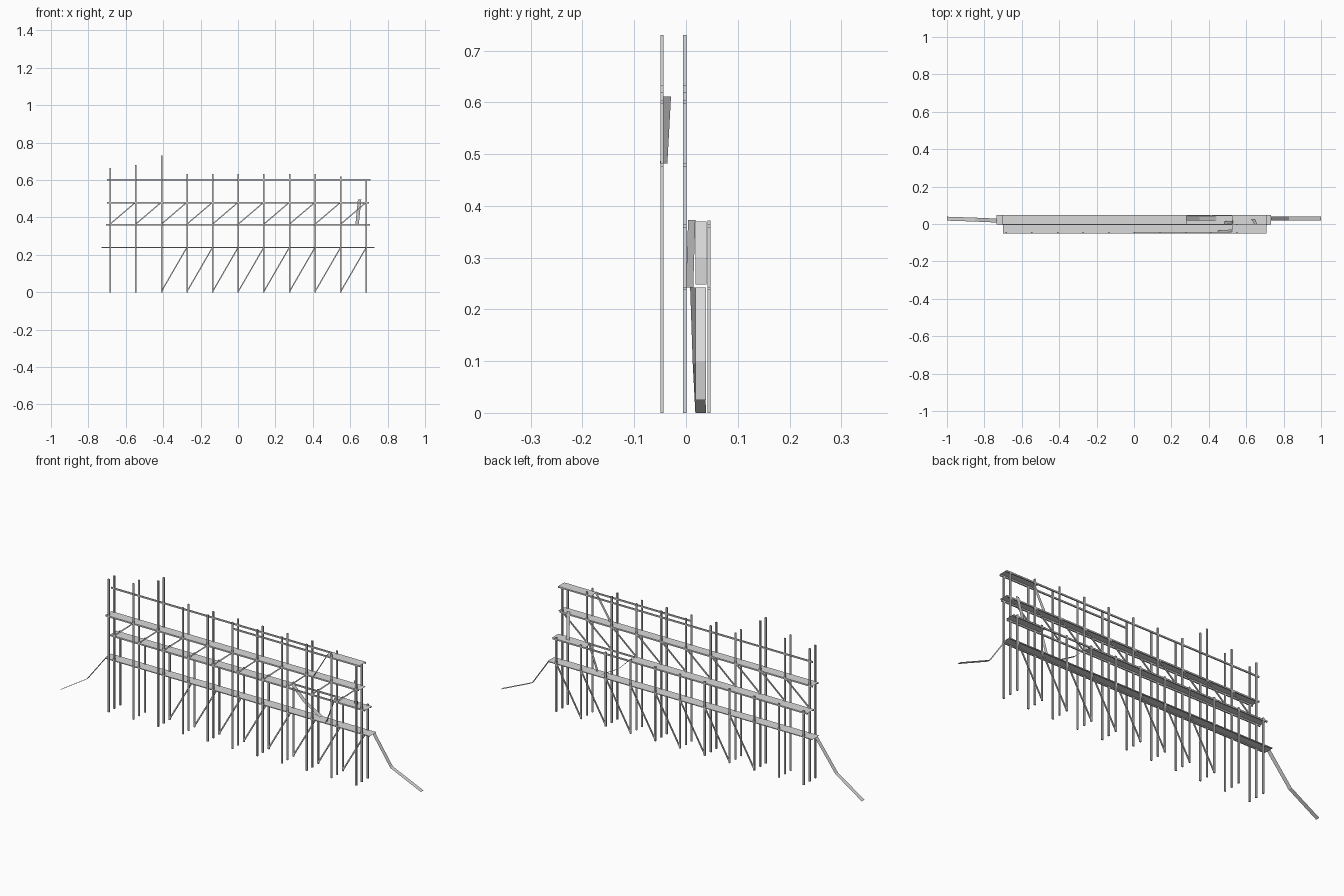
import bpy
import bmesh
from mathutils import Vector

if "Cube" in bpy.data.objects:
    bpy.data.objects.remove(bpy.data.objects["Cube"], do_unlink=True)

gray = bpy.data.materials.new("weathered_gray")
gray.use_nodes = True
color = (0.7, 0.7, 0.7, 1)
gray.diffuse_color = color
gray.node_tree.nodes["Principled BSDF"].inputs["Base Color"].default_value = color

FRONT, MIDDLE, BACK = -0.0465, -0.0025, 0.0445   # post rows
LEVELS = (0.242, 0.365, 0.482, 0.605)            # floor heights
BAY = 0.137
COLUMNS = [BAY * i + 0.002 for i in range(-5, 6)]


def finish(name, bm):
    mesh = bpy.data.meshes.new(name)
    bm.to_mesh(mesh)
    bm.free()
    mesh.materials.append(gray)
    obj = bpy.data.objects.new(name, mesh)
    bpy.context.collection.objects.link(obj)
    return obj


def beams(name, segments, width=0.008, depth=0.0065):
    """Square bars between pairs of points."""
    bm = bmesh.new()
    for a, b in segments:
        a, b = Vector(a), Vector(b)
        along = (b - a).normalized()
        side = along.cross(Vector((0, 1, 0))).normalized() * width / 2
        out = Vector((0, depth / 2, 0))
        rings = []
        for p in (a, b):
            rings.append([bm.verts.new(p + side * i + out * j)
                          for i, j in ((1, 1), (-1, 1), (-1, -1), (1, -1))])
        for i in range(4):
            k = (i + 1) % 4
            bm.faces.new((rings[0][i], rings[0][k], rings[1][k], rings[1][i]))
        bm.faces.new(rings[0])
        bm.faces.new(rings[1])
    bmesh.ops.recalc_face_normals(bm, faces=bm.faces)
    return finish(name, bm)


def ribbon(name, path, across):
    """Thin board following a path, widened by the across vector."""
    bm = bmesh.new()
    rows = []
    for p in path:
        p = Vector(p)
        rows.append((bm.verts.new(p), bm.verts.new(p + Vector(across))))
    for r, s in zip(rows, rows[1:]):
        face = bm.faces.new((r[0], s[0], s[1], r[1]))
        face.normal_update()
        if face.normal.z < 0:
            face.normal_flip()
    return finish(name, bm)


def deck(name, x0, x1, y0, y1, z):
    ribbon(name, [(x0, y0, z), (x1, y0, z)], (0, y1 - y0, 0))


# Posts: two tall rows and one short row behind
tops = [0.665, 0.68, 0.73] + [0.633] * 6 + [0.62, 0.605]
for name, y in (("front_posts", FRONT), ("middle_posts", MIDDLE)):
    beams(name, [((x, y, 0), (x, y, t)) for x, t in zip(COLUMNS, tops)])
beams("back_posts", [((x, BACK, 0), (x, BACK, 0.372)) for x in COLUMNS])

# Floors
z1, z2, z3, z4 = LEVELS
deck("lowest_floor", -0.735, 0.733, MIDDLE, 0.048, z1)
deck("second_floor_long", -0.705, 0.28, MIDDLE, 0.048, z2)
deck("second_floor_short", 0.525, 0.71, MIDDLE, 0.048, z2)
deck("third_floor", -0.70, 0.708, FRONT, 0, z3)
deck("top_floor", 0.525, 0.708, FRONT, 0, z4)

# Rails carrying the floors
for name, z, rows, reach, width in (
        ("lowest_rails", z1, (MIDDLE, BACK), 0.73, 0.004),
        ("second_rails", z2, (MIDDLE, BACK), 0.705, 0.007),
        ("third_rails", z3, (FRONT, MIDDLE), 0.70, 0.007)):
    drop = z - width / 2
    beams(name, [((-reach, y, drop), (reach, y, drop)) for y in rows], width, 0.006)
beams("top_rails", [((-0.70, MIDDLE, z4 - 0.004), (0.708, MIDDLE, z4 - 0.004)),
                    ((0, FRONT, z4 - 0.004), (0.708, FRONT, z4 - 0.004))], 0.007, 0.006)

# Diagonal braces
beams("lower_braces", [((x, BACK, 0.005), (x + BAY, BACK, z1))
                       for x in COLUMNS[2:-1]], 0.006, 0.005)
beams("upper_braces", [((x, MIDDLE, z2), (x + BAY, MIDDLE, z3))
                       for x in COLUMNS[:-1]], 0.006, 0.005)

# Bent ramps down to the ground at both ends
ribbon("left_ramp", [(0.733, 0.018, z1), (0.83, 0.018, 0.1), (1.0, 0.018, 0.025)],
       (0, 0.021, 0))
ribbon("right_ramp", [(-0.735, 0.008, z1), (-0.85, 0.013, 0.095), (-1.0, 0.018, 0)],
       (0, 0.021, 0))

# Inner ramps and ladders between floors
ribbon("inner_ramp", [(0.28, 0.018, 0.37), (0.35, 0.018, 0.30), (0.44, 0.018, z1 + 0.006)],
       (0, 0.022, 0))
ribbon("lower_ladder", [(0.485, 0, z1), (0.53, 0.004, z2 + 0.008)], (0, 0.014, 0))
ribbon("upper_ladder", [(0.45, -0.05, z3), (0.525, -0.043, z4 + 0.006)], (0, 0.014, 0))
ribbon("cross_ladder", [(0.628, 0.025, z2), (0.641, 0.001, 0.495)], (0.018, 0, 0))
